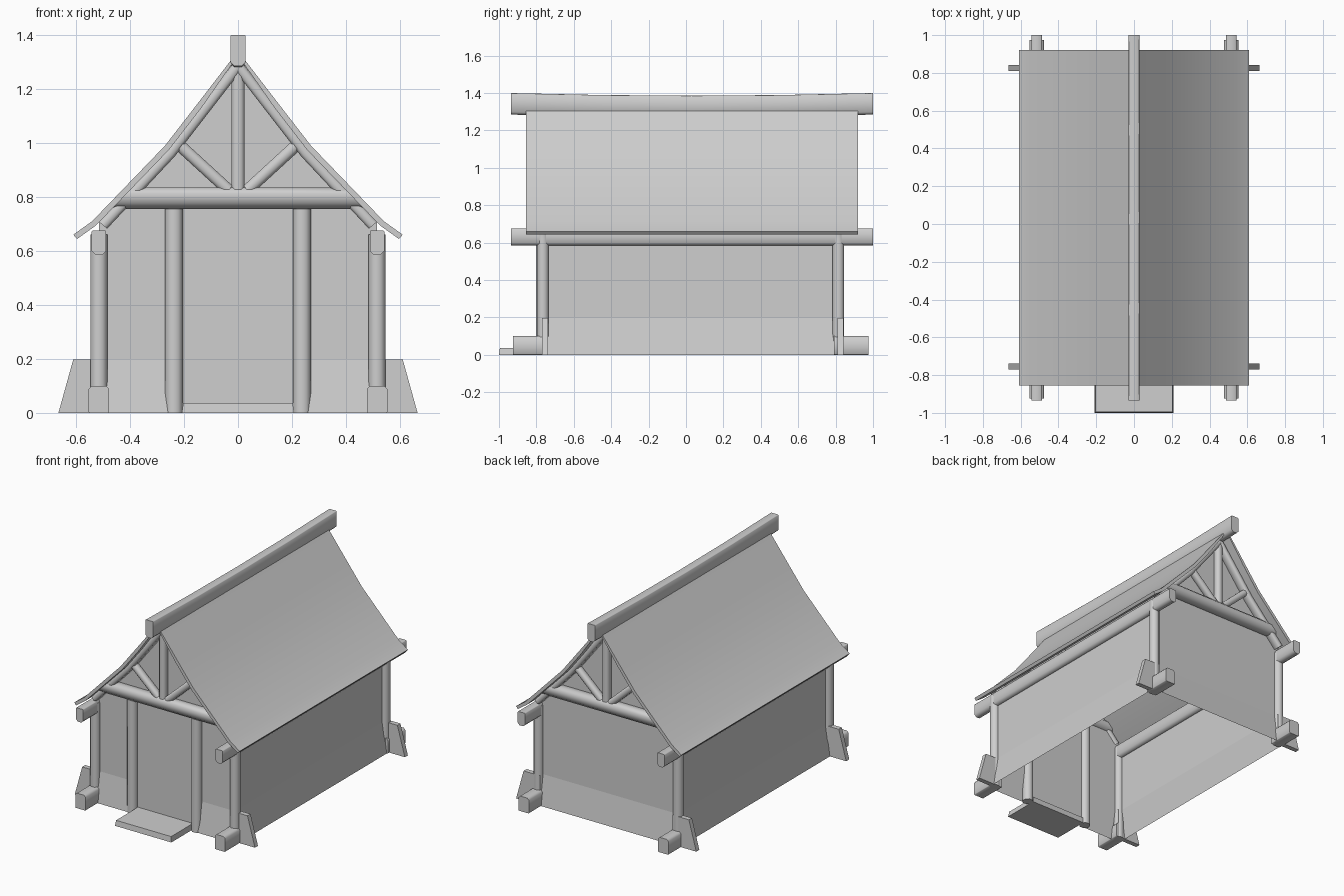
import bpy
import math
from mathutils import Vector

cube = bpy.data.objects.get("Cube")
if cube:
    bpy.data.objects.remove(cube)

grey = bpy.data.materials.new("plain_grey")
grey.use_nodes = True
grey.diffuse_color = (0.62, 0.62, 0.62, 1)
grey.node_tree.nodes["Principled BSDF"].inputs["Base Color"].default_value = grey.diffuse_color

FRONT, BACK, WALL_X = -0.765, 0.815, 0.515
ENDS = (("front", FRONT, -1), ("back", BACK, 1))
SIDES = (("right", -1), ("left", 1))


def make(name, verts, faces, angle=50):
    mesh = bpy.data.meshes.new(name)
    mesh.from_pydata([tuple(v) for v in verts], [], faces)
    mesh.materials.append(grey)
    mesh.shade_smooth()
    mesh.set_sharp_from_angle(angle=math.radians(angle))
    obj = bpy.data.objects.new(name, mesh)
    bpy.context.collection.objects.link(obj)
    return obj


def loft(name, rings):
    """Closed solid through a list of equal-sized rings."""
    n = len(rings[0])
    faces = [(r * n + i, r * n + (i + 1) % n, (r + 1) * n + (i + 1) % n, (r + 1) * n + i)
             for r in range(len(rings) - 1) for i in range(n)]
    faces += [tuple(reversed(range(n))), tuple(range((len(rings) - 1) * n, len(rings) * n))]
    return make(name, [v for ring in rings for v in ring], faces)


def section(w, h, low, top):
    """Timber cross-section with separate lower and upper chamfers."""
    w, h = w / 2, h / 2
    return [(-w + low, -h), (w - low, -h), (w, -h + low), (w, h - top),
            (w - top, h), (-w + top, h), (-w, h - top), (-w, -h + low)]


def beam(name, points, w, h, low, top=None):
    """Timber along a path; w is sideways, h is the other thickness."""
    points = [Vector(p) for p in points]
    run = (points[-1] - points[0]).normalized()
    hint = Vector((0, 0, 1)) if abs(run.y) > 0.9 else Vector((0, 1, 0))
    side = run.cross(hint).normalized()
    up = side.cross(run)
    profile = section(w, h, low, low if top is None else top)
    return loft(name, [[p + side * a + up * b for a, b in profile] for p in points])


# Roof: thin sheet with a slightly flared profile
half = [(0.61, 0.66), (0.54, 0.71), (0.27, 0.99), (0.15, 1.145), (0, 1.34)]
outer = half + [(-x, z) for x, z in reversed(half[:-1])]
inner = [(x - math.copysign(0.014, x) if x else 0, z - 0.016) for x, z in outer]
n = len(outer)
roof_v = [(x, y, z) for y in (-0.855, 0.92) for x, z in outer + inner]
m = 2 * n
roof_f = []
for i in range(n - 1):
    roof_f += [(i, i + 1, m + i + 1, m + i),
               (n + i + 1, n + i, m + n + i, m + n + i + 1),
               (i + 1, i, n + i, n + i + 1),
               (m + i, m + i + 1, m + n + i + 1, m + n + i)]
for i in (0, n - 1):
    roof_f.append((i, n + i, m + n + i, m + i))
make("roof", roof_v, roof_f, 25)

# Sagging ridge beam
ridge = [(0, y, 1.342 - 0.014 * (1 - ((y - 0.03) / 0.97) ** 2))
         for y in (-0.935, -0.45, 0.03, 0.5, 1.0)]
beam("ridge_beam", ridge, 0.056, 0.115, 0.014, 0.003)

# Gable walls
for end, y, d in ENDS:
    gable = [(0.515, 0.2), (0.515, 0.71), (0.26, 0.975), (0, 1.31)]
    pts = gable + [(-x, z) for x, z in reversed(gable[:-1])]
    make(end + "_wall", [(x, y, z) for x, z in pts], [tuple(range(len(pts)))])

# Door panel and step
make("door", [(-0.24, FRONT, 0), (0.24, FRONT, 0), (0.24, FRONT, 0.2), (-0.24, FRONT, 0.2)],
     [(0, 1, 2, 3)])
loft("door_step", [[(-w, f, z), (w, f, z), (w, -0.75, z), (-w, -0.75, z)]
                   for w, f, z in ((0.208, -1.0, 0), (0.203, -0.995, 0.036))])


# Flared plinth strips along the wall feet
FLARE = 0.03
for a, b, label in ((-WALL_X, -0.24, "right"), (0.24, WALL_X, "left")):
    make("front_plinth_" + label,
         [(a, FRONT - FLARE, 0), (b, FRONT - FLARE, 0), (b, FRONT, 0.2), (a, FRONT, 0.2)],
         [(0, 1, 2, 3)])
make("back_plinth",
     [(-WALL_X, BACK + FLARE, 0), (WALL_X, BACK + FLARE, 0),
      (WALL_X, BACK, 0.2), (-WALL_X, BACK, 0.2)], [(3, 2, 1, 0)])

for side, s in SIDES:
    x = s * WALL_X
    # Side wall with flared foot
    make(side + "_wall",
         [(x + s * o, y, z) for o, z in ((FLARE, 0), (0, 0.2), (0, 0.68)) for y in (FRONT, BACK)],
         [(0, 1, 3, 2), (2, 3, 5, 4)], 5)
    # Long plate under the eaves
    beam(side + "_wall_plate", [(x, -0.935, 0.63), (x, 1.0, 0.63)], 0.054, 0.09, 0.014, 0.004)
    # Door posts
    beam(side + "_door_post", [(s * 0.237, FRONT - 0.005, 0), (s * 0.237, FRONT - 0.005, 0.77)],
         0.065, 0.065, 0.018)

    for end, y, d in ENDS:
        tag = end + "_" + side
        # Corner post, foot block and buttress fin
        beam(tag + "_post", [(x, y, 0), (x, y, 0.66)], 0.062, 0.062, 0.018)
        beam(tag + "_foot", [(x, y + d * 0.16, 0.05), (x, y - d * 0.025, 0.05)],
             0.076, 0.1, 0.003, 0.012)
        fin = [(0.49, 0), (0.665, 0), (0.61, 0.198), (0.49, 0.198)]
        loft(tag + "_fin", [[(s * fx, y + 0.01 + t, fz) for fx, fz in fin]
                            for t in (-0.016, 0.016)])
        # Rafter and diagonal strut of the truss
        yt = y + d * 0.02
        beam(tag + "_rafter", [(0, yt, 1.285), (s * 0.25, yt, 0.962), (s * 0.5, yt, 0.695)],
             0.04, 0.06, 0.01)
        beam(tag + "_strut", [(s * 0.035, yt, 0.825), (s * 0.215, yt, 0.99)], 0.044, 0.05, 0.012)

# Tie beams and king posts
for end, y, d in ENDS:
    yt = y + d * 0.02
    rings = []
    for s in (-1, 1):
        rings.append([(s * (0.45 - 0.9 * b), yt + a, 0.795 + b)
                      for a, b in section(0.08, 0.08, 0.022, 0.022)])
    loft(end + "_tie_beam", rings)
    beam(end + "_king_post", [(0, yt, 0.82), (0, yt, 1.29)], 0.048, 0.05, 0.012)
